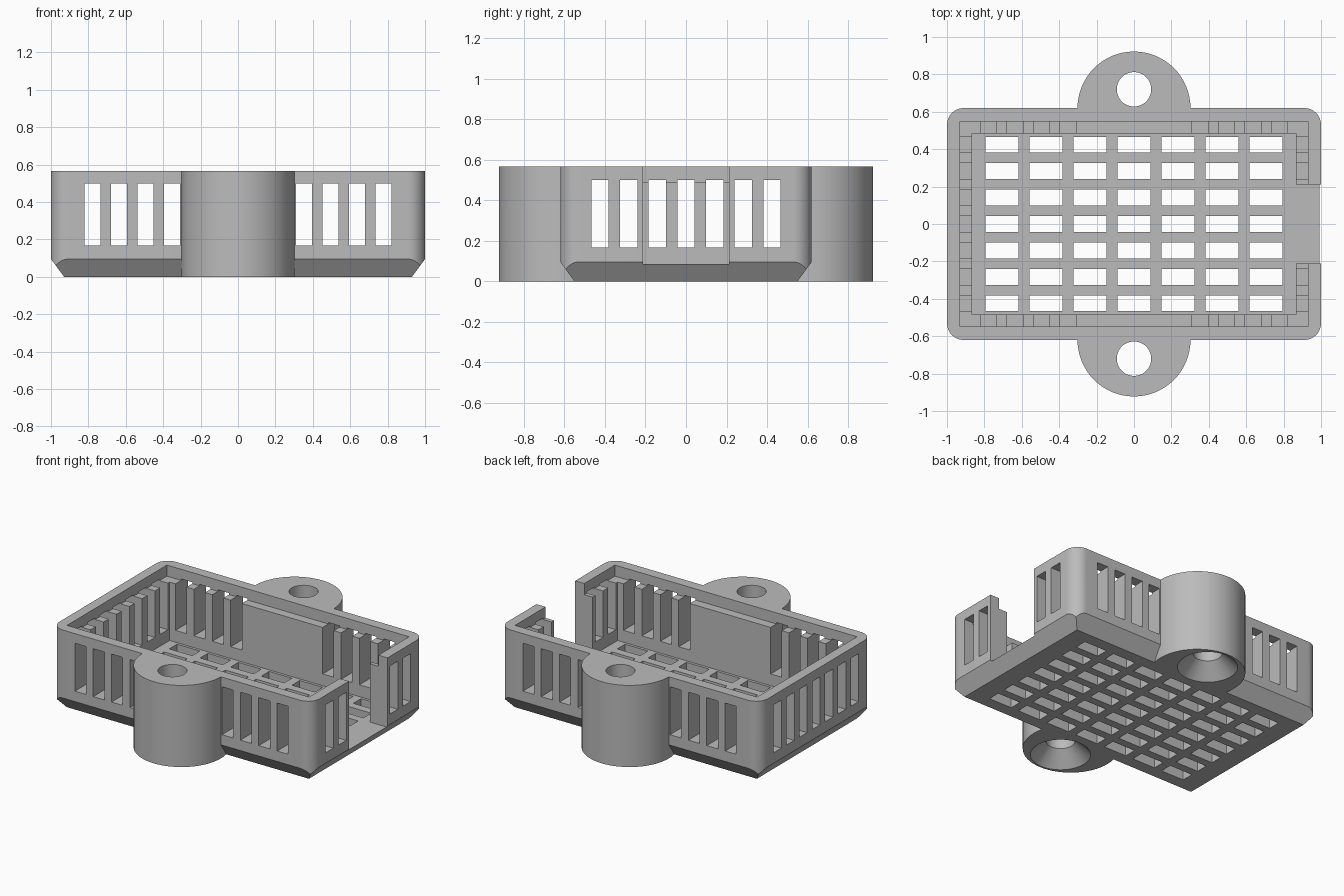
import bpy, bmesh
from mathutils import Matrix

if "Cube" in bpy.data.objects:
    bpy.data.objects.remove(bpy.data.objects["Cube"])

HX, HY, H = 1.0, 0.62, 0.567      # outer half sizes and height
FLOOR, LEDGE = 0.085, 0.49        # floor top and inner ledge height
PITCH, SLOT = 0.1413, 0.085       # vent spacing and width

grey = bpy.data.materials.new("grey plastic")
grey.use_nodes = True
grey.diffuse_color = (0.5, 0.5, 0.5, 1)
grey.node_tree.nodes["Principled BSDF"].inputs["Base Color"].default_value = (0.5, 0.5, 0.5, 1)


def add_box(bm, x0, x1, y0, y1, z0, z1):
    mat = Matrix.Translation(((x0 + x1) / 2, (y0 + y1) / 2, (z0 + z1) / 2)) \
        @ Matrix.Diagonal((x1 - x0, y1 - y0, z1 - z0, 1))
    return bmesh.ops.create_cube(bm, size=1, matrix=mat)["verts"]


def add_cone(bm, y, r0, r1, z0, z1):
    bmesh.ops.create_cone(bm, cap_ends=True, segments=64, radius1=r0, radius2=r1,
                          depth=z1 - z0, matrix=Matrix.Translation((0, y, (z0 + z1) / 2)))


def finish(bm, name):
    mesh = bpy.data.meshes.new(name)
    bm.to_mesh(mesh)
    bm.free()
    mesh.materials.append(grey)
    ob = bpy.data.objects.new(name, mesh)
    bpy.context.collection.objects.link(ob)
    return ob


def combine(target, bm, operation):
    tool = finish(bm, "helper")
    tool.hide_render = True
    mod = target.modifiers.new("combine", 'BOOLEAN')
    mod.operation, mod.solver, mod.object = operation, 'EXACT', tool
    bpy.context.view_layer.objects.active = target
    bpy.ops.object.modifier_apply(modifier=mod.name)
    bpy.data.objects.remove(tool)


# Outer block with rounded upright corners
bm = bmesh.new()
add_box(bm, -HX, HX, -HY, HY, 0, H)
upright = [e for e in bm.edges if abs(e.verts[0].co.z - e.verts[1].co.z) > 0.1]
bmesh.ops.bevel(bm, geom=upright, offset=0.09, segments=14, profile=0.5, affect='EDGES')
tray = finish(bm, "vented_tray")

# Sloping underside with square corners
bm = bmesh.new()
verts = add_box(bm, -HX, HX, -HY, HY, 0, 1)
for v in verts:
    grow = -0.07 if v.co.z < 0.5 else 0.667
    v.co.x += grow if v.co.x > 0 else -grow
    v.co.y += grow if v.co.y > 0 else -grow
combine(tray, bm, 'INTERSECT')

# Mounting lugs
for side in (-1, 1):
    bm = bmesh.new()
    add_cone(bm, side * HY, 0.302, 0.302, 0, H)
    combine(tray, bm, 'UNION')

# Main cavity, then the wider recess above the ledge
for hx, hy, z in ((0.865, 0.485, FLOOR), (0.93, 0.548, LEDGE)):
    bm = bmesh.new()
    add_box(bm, -hx, hx, -hy, hy, z, 1)
    combine(tray, bm, 'DIFFERENCE')

# Opening in the left end wall
bm = bmesh.new()
add_box(bm, 0.8, 1.2, -0.212, 0.212, FLOOR, 1)
combine(tray, bm, 'DIFFERENCE')

# Wall vents
bm = bmesh.new()
for side in (-1, 1):
    for i in range(-3, 4):
        if side > 0 and abs(i) < 2:
            continue
        x0, x1 = sorted((side * 0.84, side * 1.1))
        add_box(bm, x0, x1, i * PITCH - SLOT / 2, i * PITCH + SLOT / 2, 0.167, 0.5)
    y0, y1 = sorted((side * 0.475, side * 0.7))
    for i in (2.5, 3.5, 4.5, 5.5):
        for x in (-i * PITCH, i * PITCH):
            add_box(bm, x - SLOT / 2, x + SLOT / 2, y0, y1, 0.167, 0.5)
combine(tray, bm, 'DIFFERENCE')

# Floor grille
bm = bmesh.new()
for i in range(-3, 4):
    for j in range(-3, 4):
        x, y = i * 0.2355, j * PITCH
        add_box(bm, x - 0.088, x + 0.088, y - SLOT / 2, y + SLOT / 2, -0.1, 0.12)
combine(tray, bm, 'DIFFERENCE')

# Screw holes with countersinks underneath
for side in (-1, 1):
    bm = bmesh.new()
    add_cone(bm, side * 0.72, 0.092, 0.092, -0.1, 0.8)
    combine(tray, bm, 'DIFFERENCE')
    bm = bmesh.new()
    add_cone(bm, side * 0.72, 0.2, 0.08, -0.01, 0.11)
    combine(tray, bm, 'DIFFERENCE')

# Smooth the curved walls, keep edges sharp
bpy.ops.object.select_all(action='DESELECT')
tray.select_set(True)
bpy.context.view_layer.objects.active = tray
bpy.ops.object.shade_smooth_by_angle(angle=0.5)
